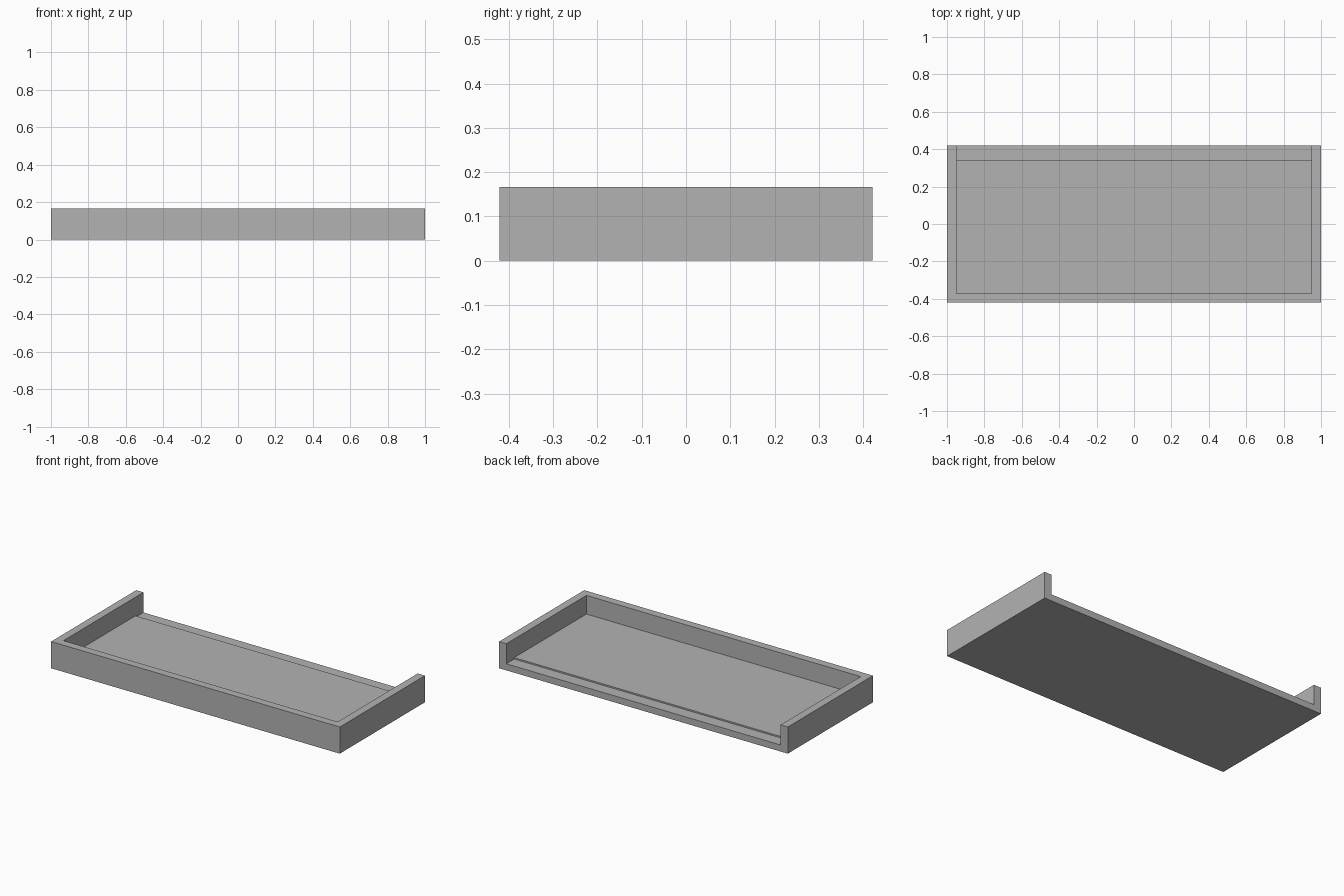
import bpy, bmesh

if "Cube" in bpy.data.objects:
    bpy.data.objects.remove(bpy.data.objects["Cube"])

HALF_X, HALF_Y, HEIGHT = 1.0, 0.421, 0.167
WALL, FLOOR, LEDGE, STEP_Y = 0.05, 0.05, 0.041, 0.343


def extrude_profile(name, profile, half_x):
    """Solid made by sweeping a (y, z) outline along x."""
    bm = bmesh.new()
    face = bm.faces.new([bm.verts.new((-half_x, y, z)) for y, z in profile])
    swept = bmesh.ops.extrude_face_region(bm, geom=[face])["geom"]
    verts = [v for v in swept if isinstance(v, bmesh.types.BMVert)]
    bmesh.ops.translate(bm, verts=verts, vec=(2 * half_x, 0, 0))
    bmesh.ops.recalc_face_normals(bm, faces=bm.faces)
    mesh = bpy.data.meshes.new(name)
    bm.to_mesh(mesh)
    bm.free()
    obj = bpy.data.objects.new(name, mesh)
    bpy.context.collection.objects.link(obj)
    return obj


# Outer block of the tray
tray = extrude_profile("tray", [(-HALF_Y, 0), (HALF_Y, 0),
                                (HALF_Y, HEIGHT), (-HALF_Y, HEIGHT)], HALF_X)
grey = bpy.data.materials.new("grey")
grey.diffuse_color = (0.45, 0.45, 0.45, 1)
grey.use_nodes = True
grey.node_tree.nodes["Principled BSDF"].inputs["Base Color"].default_value = grey.diffuse_color
tray.data.materials.append(grey)

# Cavity: raised floor, small step down to the back ledge, open back and top
cavity = extrude_profile("cavity_cutter", [
    (-HALF_Y + WALL, FLOOR), (STEP_Y, FLOOR), (STEP_Y, LEDGE),
    (HALF_Y + 0.2, LEDGE), (HALF_Y + 0.2, HEIGHT + 0.2),
    (-HALF_Y + WALL, HEIGHT + 0.2)], HALF_X - WALL)
cavity.hide_render = True

cut = tray.modifiers.new("cut_cavity", 'BOOLEAN')
cut.operation = 'DIFFERENCE'
cut.solver = 'EXACT'
cut.object = cavity
bpy.context.view_layer.objects.active = tray
bpy.ops.object.modifier_apply(modifier=cut.name)
bpy.data.objects.remove(cavity)
